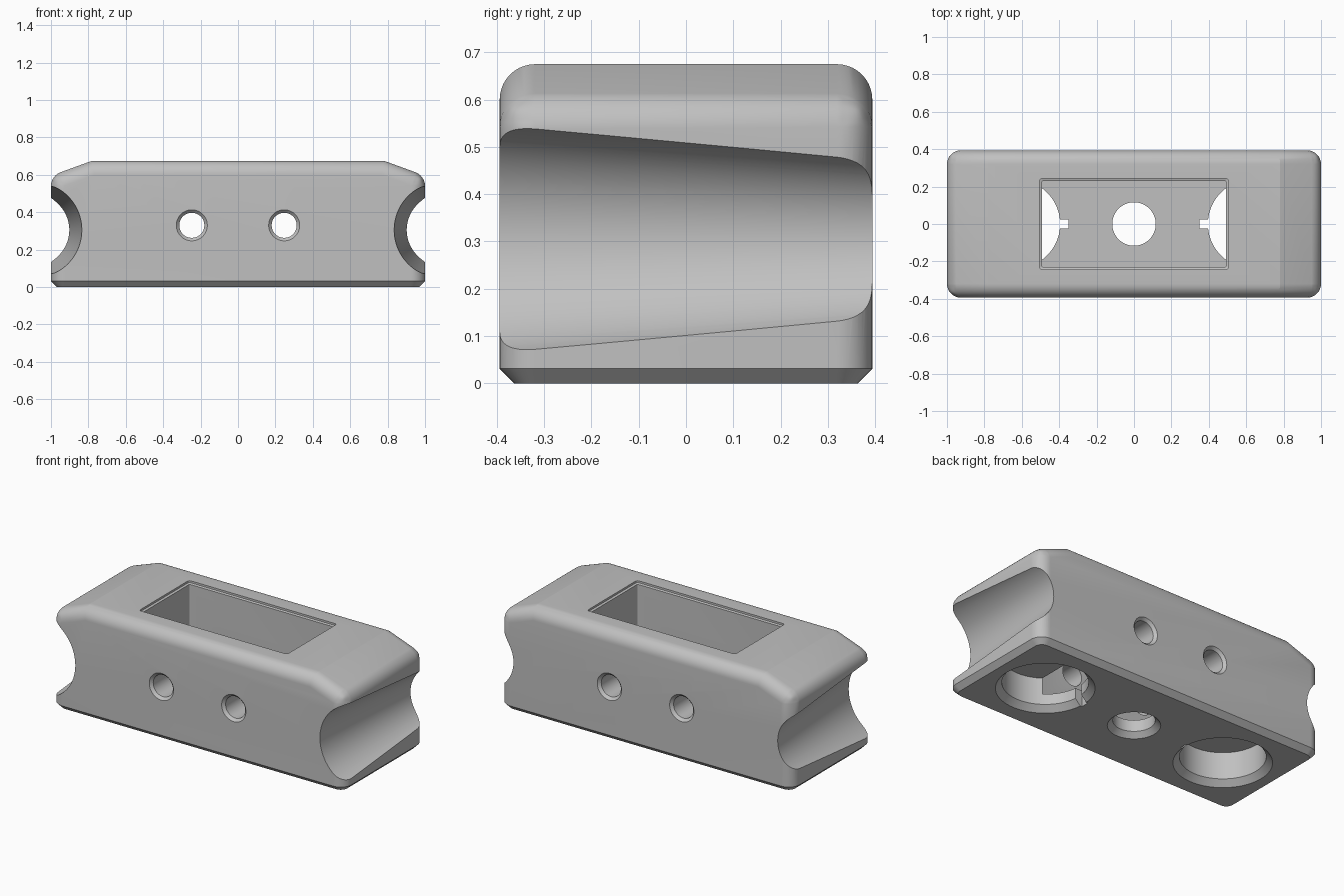
import bpy
import bmesh
from math import cos, sin, tau, radians

if "Cube" in bpy.data.objects:
    bpy.data.objects.remove(bpy.data.objects["Cube"], do_unlink=True)

HALF_X, HALF_Y, HEIGHT = 1.0, 0.394, 0.675

grey = bpy.data.materials.new("plain grey")
grey.use_nodes = True
colour = (0.53, 0.53, 0.53, 1)
grey.diffuse_color = colour
grey.node_tree.nodes["Principled BSDF"].inputs["Base Color"].default_value = colour


def make_object(name, bm):
    bmesh.ops.recalc_face_normals(bm, faces=bm.faces)
    mesh = bpy.data.meshes.new(name)
    bm.to_mesh(mesh)
    bm.free()
    mesh.materials.append(grey)
    obj = bpy.data.objects.new(name, mesh)
    bpy.context.collection.objects.link(obj)
    return obj


def loft(name, rings):
    """Closed solid through matching rings of points."""
    bm = bmesh.new()
    loops = [[bm.verts.new(p) for p in ring] for ring in rings]
    n = len(loops[0])
    for a, b in zip(loops, loops[1:]):
        for i in range(n):
            j = (i + 1) % n
            bm.faces.new((a[i], a[j], b[j], b[i]))
    bm.faces.new(loops[0])
    bm.faces.new(loops[-1])
    return make_object(name, bm)


def ring_z(x, r, z, n=80):
    return [(x + r * cos(tau * i / n), r * sin(tau * i / n), z) for i in range(n)]


def ring_y(x, z, r, y, n=80):
    return [(x + r * cos(tau * i / n), y, z + r * sin(tau * i / n)) for i in range(n)]


def rounded_rect(hx, hy, r, z, steps=5):
    pts = []
    for k, (sx, sy) in enumerate([(1, 1), (-1, 1), (-1, -1), (1, -1)]):
        for i in range(steps + 1):
            a = tau / 4 * (k + i / steps)
            pts.append((sx * (hx - r) + r * cos(a), sy * (hy - r) + r * sin(a), z))
    return pts


# Body: extruded side profile with sloped shoulders
half = [(HALF_X, 0), (HALF_X, 0.595), (0.78, HEIGHT)]
profile = half + [(-x, z) for x, z in reversed(half)]
body = loft("body", [[(x, y, z) for x, z in profile] for y in (-HALF_Y, HALF_Y)])

# Rounded upper and upright edges
mesh = body.data
weights = mesh.attributes.new("bevel_weight_edge", "FLOAT", "EDGE")
for e in mesh.edges:
    a, b = (mesh.vertices[i].co for i in e.vertices)
    if max(a.z, b.z) < 0.01:
        continue
    across = abs(a.y - b.y) > 0.1
    if not across:
        weights.data[e.index].value = 1.0
    elif a.z < HEIGHT - 0.01:
        weights.data[e.index].value = 0.7
bpy.context.view_layer.objects.active = body
body.select_set(True)
bevel = body.modifiers.new("fillet", "BEVEL")
bevel.limit_method = "WEIGHT"
bevel.width = 0.075
bevel.segments = 10
bpy.ops.object.modifier_apply(modifier=bevel.name)

# Flat chamfer around the underside
bm = bmesh.new()
bm.from_mesh(mesh)
rim = [e for e in bm.edges if all(v.co.z < 0.001 for v in e.verts)]
bmesh.ops.bevel(bm, geom=rim, offset=0.031, segments=1, affect="EDGES")
bm.to_mesh(mesh)
bm.free()

cutters = []
# Top pocket with a chamfered rim
cutters.append(loft("pocket_cutter", [
    rounded_rect(0.492, 0.23, 0.006, 0.1),
    rounded_rect(0.492, 0.23, 0.006, HEIGHT - 0.016),
    rounded_rect(0.505, 0.243, 0.015, HEIGHT - 0.012),
    rounded_rect(0.505, 0.243, 0.015, HEIGHT + 0.1)]))

# Centre hole through the floor
cutters.append(loft("centre_hole_cutter", [
    ring_z(0, 0.176, -0.03), ring_z(0, 0.116, 0.03), ring_z(0, 0.116, 0.2)]))

for side in (-1, 1):
    # Tapered end groove
    slope = (0.257 - 0.19) / (2 * HALF_Y)
    cutters.append(loft("groove_cutter", [
        ring_y(side * 1.092, 0.305, 0.2235 - slope * y, y, 128) for y in (-0.6, 0.6)]))
    # Blind round socket underneath
    x = side * 0.632
    cutters.append(loft("socket_cutter", [
        ring_z(x, 0.302, -0.03), ring_z(x, 0.237, 0.035), ring_z(x, 0.237, 0.2)]))
    # Key slot beside the socket
    slot = [(side * sx, sy) for sx, sy in
            [(0.35, -0.025), (0.35, 0.025), (0.5, 0.025), (0.5, -0.025)]]
    cutters.append(loft("slot_cutter", [[(px, py, z) for px, py in slot] for z in (-0.1, 0.19)]))
    # Cross hole, countersunk at both faces
    steps = [(-HALF_Y - 0.02, 0.103), (-HALF_Y + 0.016, 0.067),
             (HALF_Y - 0.016, 0.067), (HALF_Y + 0.02, 0.103)]
    cutters.append(loft("cross_hole_cutter", [
        ring_y(side * 0.247, 0.33, r, y, 64) for y, r in steps]))

# Carve the body
for cutter in cutters:
    cut = body.modifiers.new("cut", "BOOLEAN")
    cut.operation = "DIFFERENCE"
    cut.solver = "EXACT"
    cut.object = cutter
    bpy.ops.object.modifier_apply(modifier=cut.name)
    bpy.data.objects.remove(cutter, do_unlink=True)

bpy.ops.object.shade_smooth_by_angle(angle=radians(18))
